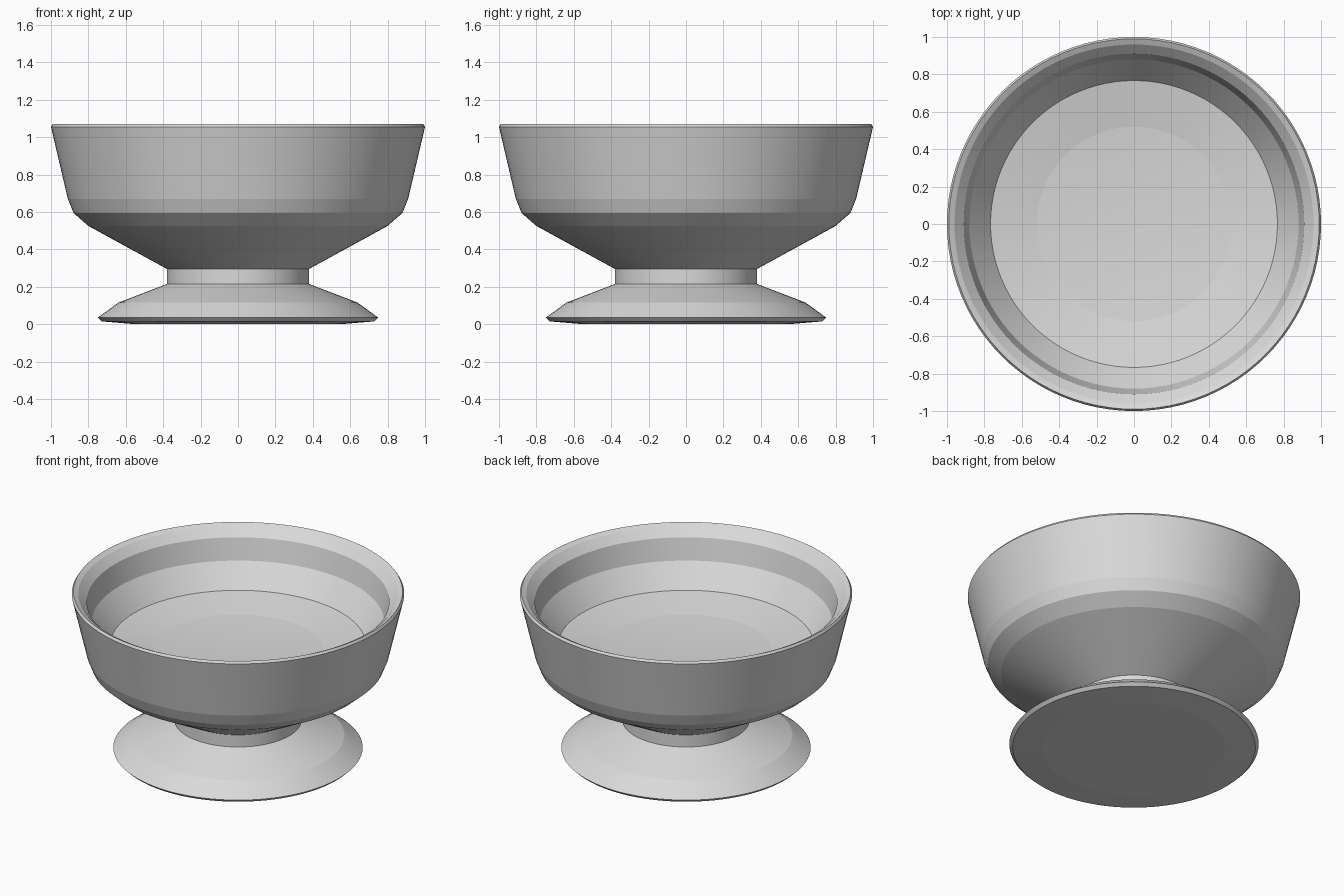
import bpy, bmesh, math

old = bpy.data.objects.get("Cube")
if old:
    bpy.data.objects.remove(old, do_unlink=True)

SEGMENTS = 96

# Single light grey material
grey = bpy.data.materials.new("light_grey")
grey.use_nodes = True
colour = (0.7, 0.7, 0.7, 1)
grey.diffuse_color = colour
grey.node_tree.nodes["Principled BSDF"].inputs["Base Color"].default_value = colour


def lathe(name, profile):
    """Spin an (r, z) profile around the z axis."""
    bm = bmesh.new()
    verts = [bm.verts.new((r, 0, z)) for r, z in profile]
    edges = [bm.edges.new(pair) for pair in zip(verts, verts[1:])]
    bmesh.ops.spin(bm, geom=verts + edges, cent=(0, 0, 0), axis=(0, 0, 1),
                   angle=math.tau, steps=SEGMENTS)
    bmesh.ops.remove_doubles(bm, verts=bm.verts, dist=0.0005)
    bmesh.ops.recalc_face_normals(bm, faces=bm.faces)
    mesh = bpy.data.meshes.new(name)
    bm.to_mesh(mesh)
    bm.free()
    mesh.materials.append(grey)
    obj = bpy.data.objects.new(name, mesh)
    bpy.context.collection.objects.link(obj)
    bpy.ops.object.select_all(action='DESELECT')
    obj.select_set(True)
    bpy.context.view_layer.objects.active = obj
    # Smooth around the turn, crisp between the bands
    bpy.ops.object.shade_smooth_by_angle(angle=math.radians(4.2))
    return obj


# Flared foot and neck
foot = [(0, 0), (0.55, 0), (0.73, 0.015), (0.75, 0.035),
        (0.64, 0.115), (0.38, 0.215), (0.38, 0.295)]
# Outside of the bowl up to the rim
outside = [(0.80, 0.525), (0.88, 0.595), (0.91, 0.67), (1.0, 1.055)]
# Rounded lip, inner wall and shallow dished floor
inside = [(0.99, 1.07), (0.96, 1.055), (0.91, 1.005), (0.88, 0.865),
          (0.767, 0.72), (0.52, 0.675), (0.26, 0.655), (0, 0.652)]

lathe("pedestal_bowl", foot + outside + inside)
